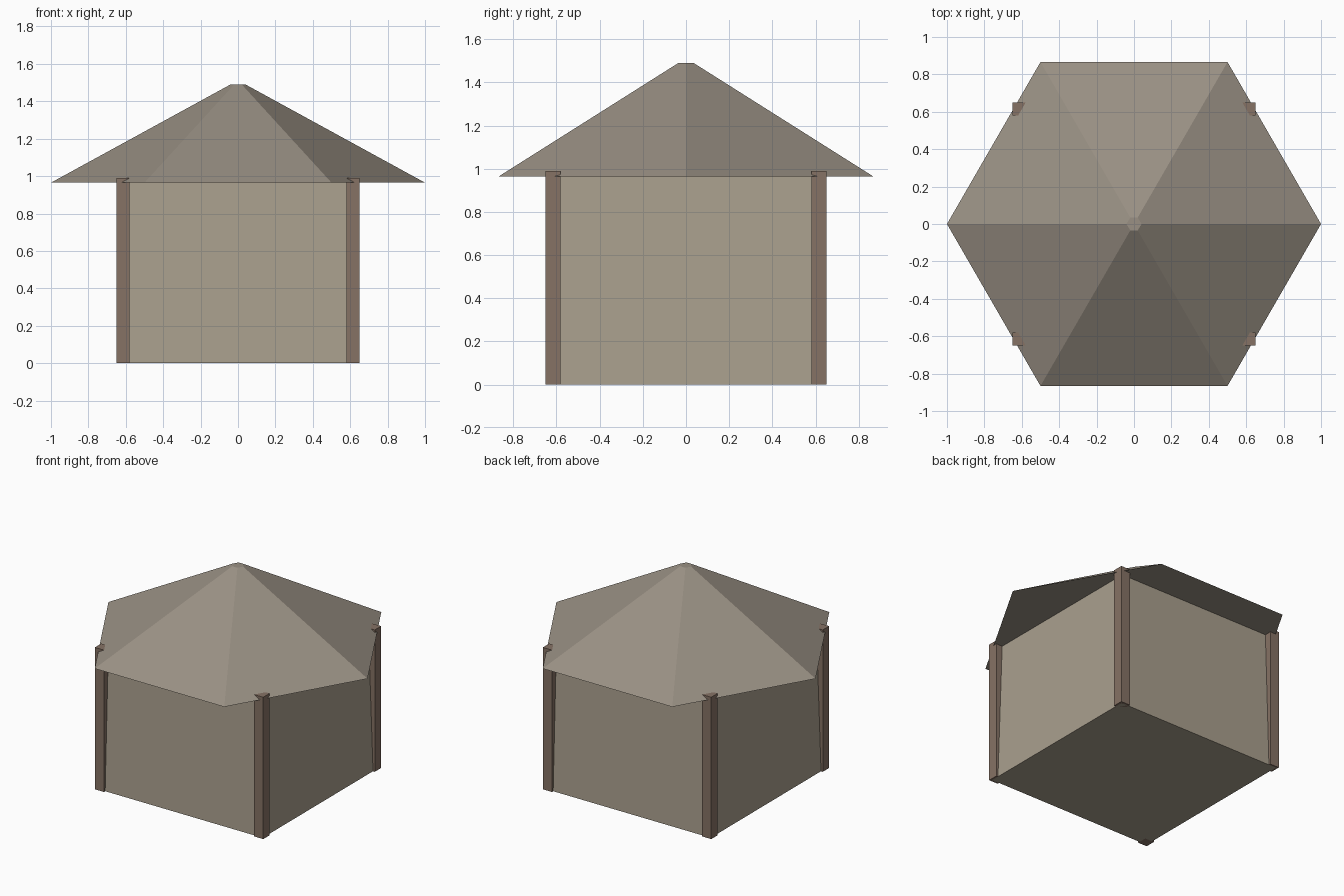
import bpy, bmesh
from math import sin, cos, tau, pi

if "Cube" in bpy.data.objects:
    bpy.data.objects.remove(bpy.data.objects["Cube"])


def material(name, color):
    m = bpy.data.materials.new(name)
    m.diffuse_color = (*color, 1)
    m.use_nodes = True
    m.node_tree.nodes["Principled BSDF"].inputs["Base Color"].default_value = m.diffuse_color
    return m


def frustum(name, sides, r0, r1, z0, z1, mat, turn=0.0, center=(0, 0)):
    """Closed, flat-faced tapered prism with its first corner at angle 'turn'."""
    bm = bmesh.new()
    rings = []
    for r, z in ((r0, z0), (r1, z1)):
        rings.append([bm.verts.new((center[0] + r * cos(turn + tau * i / sides),
                                    center[1] + r * sin(turn + tau * i / sides), z))
                      for i in range(sides)])
    low, high = rings
    bm.faces.new(low[::-1])
    bm.faces.new(high)
    for i in range(sides):
        j = (i + 1) % sides
        bm.faces.new((low[i], low[j], high[j], high[i]))
    mesh = bpy.data.meshes.new(name)
    bm.to_mesh(mesh)
    bm.free()
    mesh.materials.append(mat)
    obj = bpy.data.objects.new(name, mesh)
    bpy.context.collection.objects.link(obj)
    return obj


plaster = material("plaster", (0.40, 0.35, 0.27))
thatch = material("thatch", (0.32, 0.28, 0.23))
wood = material("wood", (0.24, 0.17, 0.13))

# Square walls, leaning slightly inward toward the top
frustum("walls", 4, 0.90, 0.85, 0, 0.98, plaster, pi / 4)

# Six-sided roof with a tiny flat peak
frustum("roof", 6, 1.0, 0.04, 0.965, 1.49, thatch)

# Square corner posts, whose tops poke past the eaves
half = 0.035
for y, side_y in ((-1, "front"), (1, "back")):
    for x, side_x in ((-1, "left"), (1, "right")):
        frustum(f"{side_y}_{side_x}_post", 4, half * 2 ** 0.5, half * 2 ** 0.5,
                0, 0.99, wood, pi / 4, (x * 0.615, y * 0.615))
